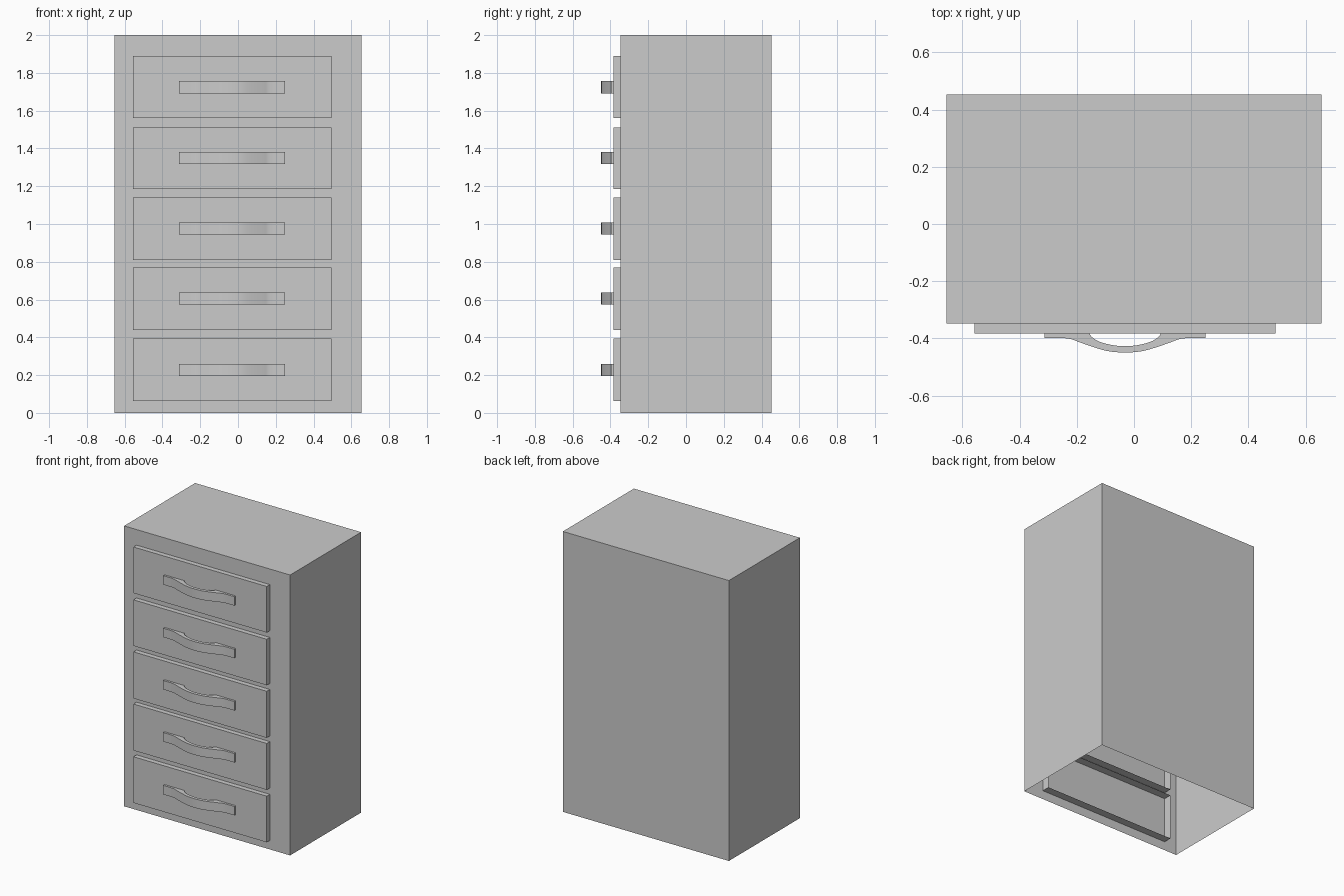
import bpy, bmesh, math
from mathutils import Vector

if "Cube" in bpy.data.objects:
    bpy.data.objects.remove(bpy.data.objects["Cube"])


def finish(bm, name):
    bmesh.ops.recalc_face_normals(bm, faces=bm.faces)
    mesh = bpy.data.meshes.new(name)
    bm.to_mesh(mesh)
    bm.free()
    ob = bpy.data.objects.new(name, mesh)
    bpy.context.collection.objects.link(ob)
    return ob


def open_box(name, lo, hi, open_dir):
    """Thin-walled box with the side facing open_dir removed."""
    bm = bmesh.new()
    bmesh.ops.create_cube(bm, size=1)
    for v in bm.verts:
        v.co = [l + (c + 0.5) * (h - l) for c, l, h in zip(v.co, lo, hi)]
    bm.normal_update()
    gone = [f for f in bm.faces if f.normal.dot(Vector(open_dir)) > 0.9]
    bmesh.ops.delete(bm, geom=gone, context='FACES')
    # Normals of the remaining faces already point outward
    mesh = bpy.data.meshes.new(name)
    bm.to_mesh(mesh)
    bm.free()
    ob = bpy.data.objects.new(name, mesh)
    bpy.context.collection.objects.link(ob)
    return ob


def spline(pts, steps=4):
    """Smooth curve through the given points."""
    p = [Vector(q) for q in pts]
    p = [2 * p[0] - p[1]] + p + [2 * p[-1] - p[-2]]
    out = []
    for a, b, c, d in zip(p, p[1:], p[2:], p[3:]):
        for i in range(steps):
            t = i / steps
            out.append(0.5 * (2 * b + (c - a) * t + (2 * a - 5 * b + 4 * c - d) * t * t
                              + (3 * b - a - 3 * c + d) * t ** 3))
    return out + [p[-2]]


def mirrored(half):
    return half + [(-x, y) for x, y in reversed(half[:-1])]


# Handle outline seen from above, left halves relative to the handle centre
HANDLE_X, FRONT = -0.031, -0.383
outer = mirrored([(-0.22, -0.398), (-0.19, -0.402), (-0.16, -0.413),
                  (-0.105, -0.432), (-0.055, -0.445), (0, -0.449)])
inner = mirrored([(-0.124, FRONT), (-0.116, -0.395), (-0.09, -0.411),
                  (-0.045, -0.423), (0, -0.427)])
outline = ([Vector((-0.281, FRONT)), Vector((-0.281, -0.398))] + spline(outer)
           + [Vector((0.281, -0.398)), Vector((0.281, FRONT))] + spline(inner)[::-1])


def handle(name, z0, z1):
    bm = bmesh.new()
    face = bm.faces.new([bm.verts.new((p.x + HANDLE_X, p.y, z0)) for p in outline])
    ext = bmesh.ops.extrude_face_region(bm, geom=[face], use_keep_orig=True)
    top = [g for g in ext['geom'] if isinstance(g, bmesh.types.BMVert)]
    bmesh.ops.translate(bm, verts=top, vec=(0, 0, z1 - z0))
    ob = finish(bm, name)
    bpy.ops.object.select_all(action='DESELECT')
    ob.select_set(True)
    bpy.context.view_layer.objects.active = ob
    bpy.ops.object.shade_smooth_by_angle(angle=math.radians(30))


# Cabinet shell, open underneath
open_box("cabinet", (-0.655, -0.348, 0), (0.655, 0.452, 2), (0, 0, -1))

# Drawers pass through the front and are open at the back
drawers = [(0.064, 0.393), (0.438, 0.769), (0.809, 1.141), (1.184, 1.512), (1.56, 1.889)]
grips = [0.228, 0.605, 0.976, 1.349, 1.724]
for i, ((z0, z1), zc) in enumerate(zip(drawers, grips), 1):
    open_box(f"drawer_{i}", (-0.557, FRONT, z0), (0.495, -0.29, z1), (0, 1, 0))
    handle(f"drawer_handle_{i}", zc - 0.032, zc + 0.032)
